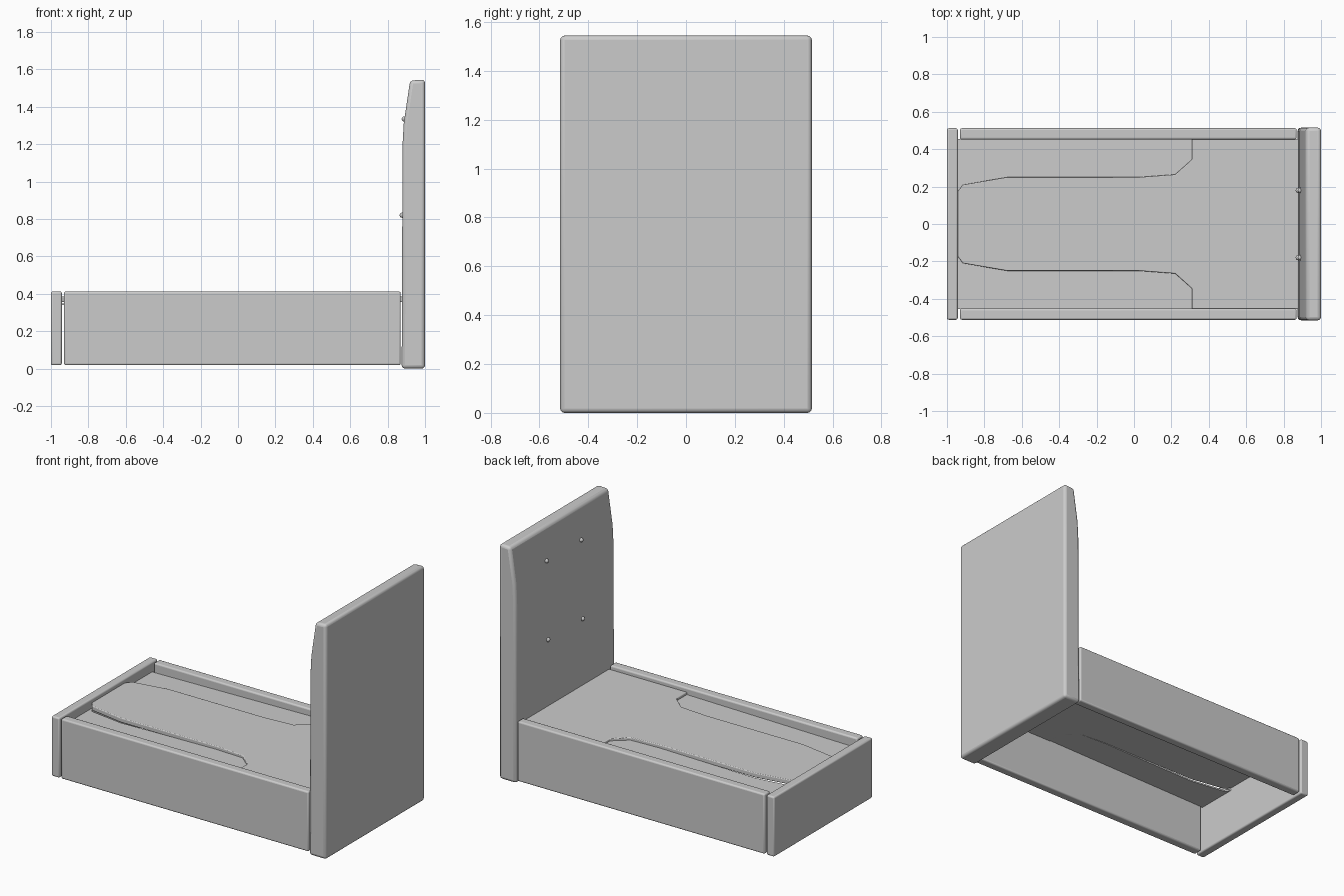
import bpy, bmesh
from mathutils import Vector

if "Cube" in bpy.data.objects:
    bpy.data.objects.remove(bpy.data.objects["Cube"])


def finish(name, bm, bevel=0.0, segments=3):
    bmesh.ops.recalc_face_normals(bm, faces=bm.faces)
    mesh = bpy.data.meshes.new(name)
    bm.to_mesh(mesh)
    bm.free()
    ob = bpy.data.objects.new(name, mesh)
    bpy.context.collection.objects.link(ob)
    if bevel:
        mod = ob.modifiers.new("Bevel", "BEVEL")
        mod.width = bevel
        mod.segments = segments
        mod.limit_method = 'ANGLE'
        mod.angle_limit = 0.6
    bpy.ops.object.select_all(action='DESELECT')
    ob.select_set(True)
    bpy.context.view_layer.objects.active = ob
    bpy.ops.object.shade_smooth_by_angle(angle=0.6)
    return ob


def prism(name, points, offset, bevel=0.0):
    bm = bmesh.new()
    face = bm.faces.new([bm.verts.new(p) for p in points])
    ext = bmesh.ops.extrude_face_region(bm, geom=[face])
    verts = [g for g in ext["geom"] if isinstance(g, bmesh.types.BMVert)]
    bmesh.ops.translate(bm, vec=Vector(offset), verts=verts)
    return finish(name, bm, bevel)


def box(name, lo, hi, bevel):
    pts = [(lo[0], lo[1], lo[2]), (hi[0], lo[1], lo[2]),
           (hi[0], hi[1], lo[2]), (lo[0], hi[1], lo[2])]
    return prism(name, pts, (0, 0, hi[2] - lo[2]), bevel)


# Headboard: side profile with the front leaning back near the top
profile = [(0.875, 0.0), (1.0, 0.0), (1.0, 1.545), (0.92, 1.54),
           (0.886, 1.31), (0.88, 1.2)]
prism("headboard", [(x, -0.515, z) for x, z in profile], (0, 1.03, 0), 0.018)

# Footboard
box("footboard", (-1.0, -0.512, 0.018), (-0.942, 0.512, 0.412), 0.01)

# Edge of the side recess in the platform, from foot to rail (positive y side)
recess = [(-0.945, 0.17), (-0.915, 0.21), (-0.68, 0.25), (0.02, 0.25),
          (0.22, 0.265), (0.31, 0.345), (0.31, 0.455)]

# Side rails and sloping recess floors
for side, label in ((-1, "right"), (1, "left")):
    ys = sorted((side * 0.452, side * 0.512))
    box(label + "_side_rail", (-0.93, ys[0], 0.018), (0.87, ys[1], 0.412), 0.01)
    outline = recess + [(-0.945, 0.455)]
    prism(label + "_recess_floor",
          [(x, side * y, 0.354 + 0.016 * x) for x, y in outline], (0, 0, 0.01))

# Platform outline with both recesses left open
half = recess + [(0.88, 0.455)]
outline = half + [(x, -y) for x, y in reversed(half)]
prism("mattress_platform", [(x, y, 0.355) for x, y in outline], (0, 0, 0.03), 0.005)

# Four small bolts on the inner face of the headboard
for y in (-0.18, 0.18):
    for x, z in ((0.878, 0.82), (0.889, 1.335)):
        bm = bmesh.new()
        bmesh.ops.create_uvsphere(bm, u_segments=12, v_segments=8, radius=0.014)
        bmesh.ops.translate(bm, vec=(x, y, z), verts=bm.verts)
        finish("headboard_bolt", bm)
